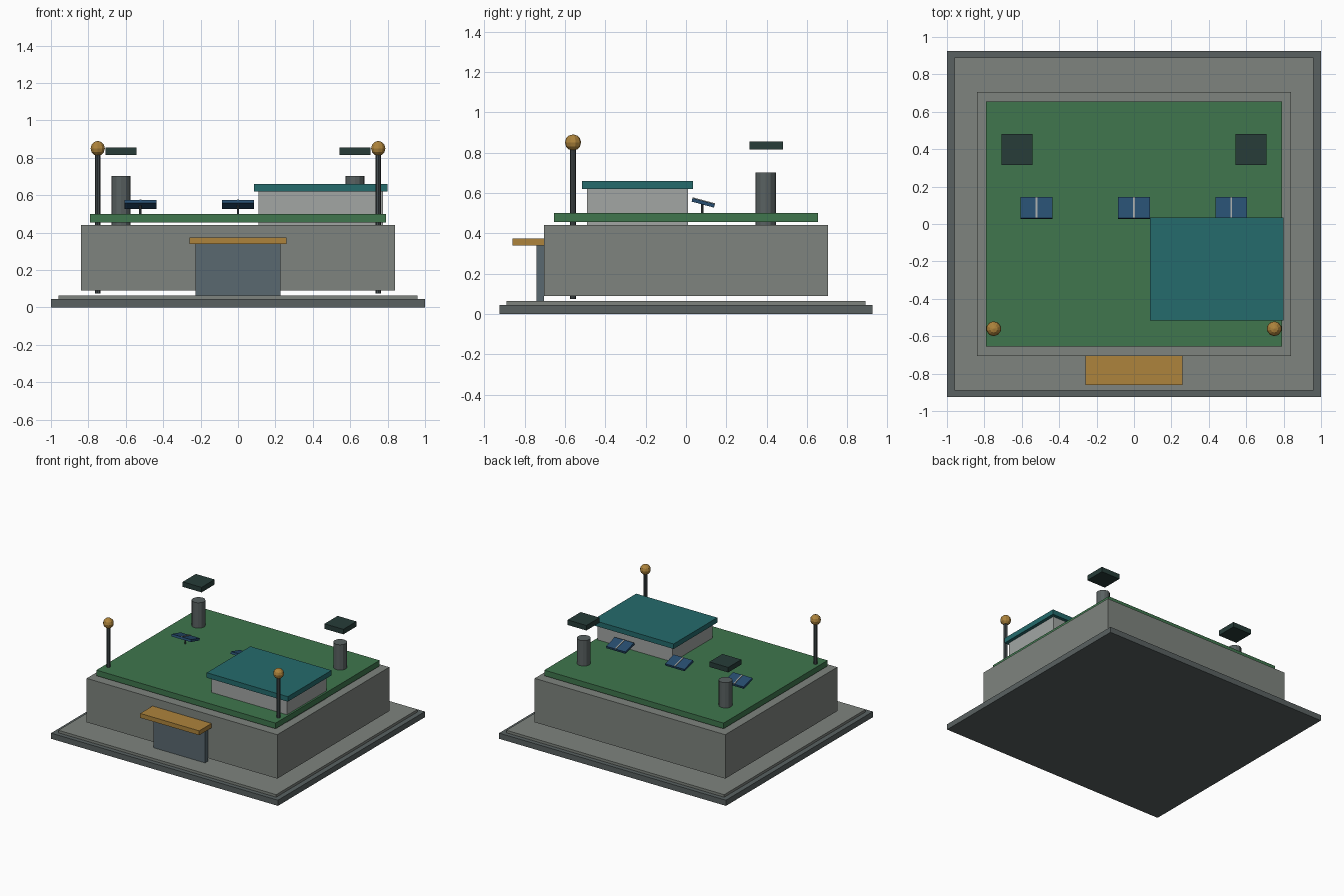
import bpy, math
from mathutils import Matrix

if "Cube" in bpy.data.objects:
    bpy.data.objects.remove(bpy.data.objects["Cube"])

def material(name, rgb):
    m = bpy.data.materials.new(name)
    m.diffuse_color = (*rgb, 1)
    m.use_nodes = True
    m.node_tree.nodes["Principled BSDF"].inputs["Base Color"].default_value = m.diffuse_color
    return m

STONE = material("stone", (0.21, 0.23, 0.21))
PALE = material("pale_wall", (0.36, 0.38, 0.37))
SLATE = material("slate", (0.10, 0.12, 0.12))
GREEN = material("green", (0.05, 0.18, 0.075))
TEAL = material("teal", (0.018, 0.145, 0.15))
GOLD = material("gold", (0.42, 0.23, 0.045))
GLASS = material("door_glass", (0.10, 0.14, 0.16))
DARK = material("dark_cap", (0.02, 0.045, 0.04))
BLUE = material("panel_blue", (0.02, 0.075, 0.16))
METAL = material("metal", (0.06, 0.075, 0.08))

def finish(name, mat):
    o = bpy.context.object
    o.name = name
    o.data.materials.append(mat)
    return o

def box(name, x, y, z, mat):
    """Box from (min, max) ranges on each axis."""
    bpy.ops.mesh.primitive_cube_add(size=1)
    o = finish(name, mat)
    size = [b - a for a, b in (x, y, z)]
    mid = [(a + b) / 2 for a, b in (x, y, z)]
    o.data.transform(Matrix.Diagonal((*size, 1)))
    o.location = mid
    return o

def post(name, x, y, z0, z1, r, sides, mat):
    bpy.ops.mesh.primitive_cylinder_add(vertices=sides, radius=r, depth=z1 - z0,
                                        location=(x, y, (z0 + z1) / 2))
    return finish(name, mat)

# Stepped plinth and main block
box("base_slab", (-1, 1), (-0.925, 0.925), (0, 0.045), SLATE)
box("paving", (-0.96, 0.96), (-0.89, 0.89), (0.045, 0.065), STONE)
box("main_block", (-0.84, 0.84), (-0.705, 0.705), (0.09, 0.44), STONE)
box("green_roof", (-0.79, 0.79), (-0.655, 0.655), (0.455, 0.50), GREEN)

# Entrance
box("door", (-0.228, 0.228), (-0.74, -0.705), (0.065, 0.34), GLASS)
box("door_canopy", (-0.26, 0.26), (-0.86, -0.705), (0.34, 0.375), GOLD)

# Rooftop pavilion
box("pavilion_wall", (0.11, 0.775), (-0.49, 0.01), (0.44, 0.62), PALE)
box("pavilion_roof", (0.085, 0.80), (-0.515, 0.035), (0.62, 0.66), TEAL)

# Lamps at the front corners, vents with floating caps at the back
for side, s in (("left", -1), ("right", 1)):
    post(f"lamp_pole_{side}", s * 0.75, -0.56, 0.075, 0.83, 0.014, 8, METAL)
    bpy.ops.mesh.primitive_uv_sphere_add(segments=10, ring_count=6, radius=0.04,
                                         location=(s * 0.75, -0.56, 0.85))
    finish(f"lamp_globe_{side}", GOLD)
    post(f"vent_pipe_{side}", s * 0.625, 0.395, 0.44, 0.702, 0.05, 12, SLATE)
    cx = s * 0.625
    box(f"vent_cap_{side}", (cx - 0.083, cx + 0.083), (0.315, 0.48), (0.815, 0.855), DARK)

# Tilted solar panels on thin stems
for i, x in enumerate((-0.522, 0, 0.52)):
    post(f"panel_stem_{i}", x, 0.08, 0.50, 0.55, 0.006, 8, METAL)
    panel = box(f"solar_panel_{i}", (x - 0.085, x + 0.085), (0.028, 0.143), (0.542, 0.56), BLUE)
    strip = box(f"panel_strip_{i}", (x - 0.005, x + 0.005), (0.028, 0.143), (0.558, 0.564), PALE)
    tilt = Matrix.Translation((x, 0.085, 0.551)) @ Matrix.Rotation(math.radians(-15), 4, 'X') \
        @ Matrix.Translation((-x, -0.085, -0.551))
    for o in (panel, strip):
        o.matrix_world = tilt @ Matrix.Translation(o.location)
